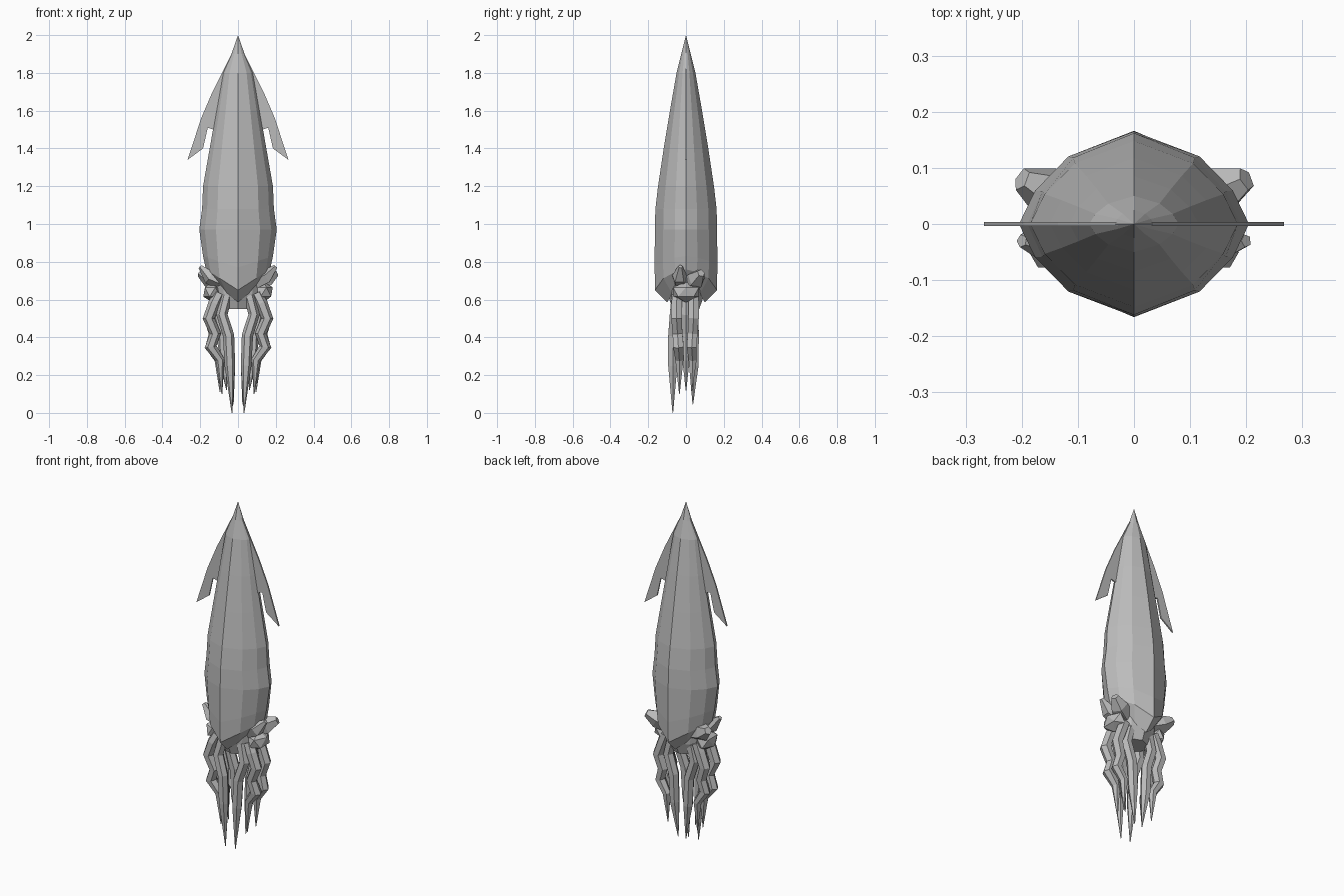
import bpy, bmesh, math
from mathutils import Vector

cube = bpy.data.objects.get("Cube")
if cube:
    bpy.data.objects.remove(cube, do_unlink=True)

GREY = (0.5, 0.5, 0.5, 1)
skin = bpy.data.materials.new("grey skin")
skin.use_nodes = True
skin.diffuse_color = GREY
skin.node_tree.nodes["Principled BSDF"].inputs["Base Color"].default_value = GREY


def finish(name, bm):
    bmesh.ops.recalc_face_normals(bm, faces=bm.faces)
    mesh = bpy.data.meshes.new(name)
    bm.to_mesh(mesh)
    bm.free()
    mesh.materials.append(skin)
    obj = bpy.data.objects.new(name, mesh)
    bpy.context.collection.objects.link(obj)
    return obj


def loft(name, rings):
    """Skin a list of equally sized point rings and cap both ends."""
    bm = bmesh.new()
    loops = [[bm.verts.new(p) for p in ring] for ring in rings]
    for a, b in zip(loops, loops[1:]):
        n = len(a)
        for i in range(n):
            j = (i + 1) % n
            bm.faces.new((a[i], a[j], b[j], b[i]))
    bm.faces.new(loops[0])
    bm.faces.new(loops[-1])
    bmesh.ops.remove_doubles(bm, verts=bm.verts, dist=0.0005)
    return finish(name, bm)


def tube(name, path, radii, sides=6):
    """Faceted limb along a path, one radius per point."""
    pts = [Vector(p) for p in path]
    rings = []
    for i, (p, r) in enumerate(zip(pts, radii)):
        axis = (pts[min(i + 1, len(pts) - 1)] - pts[max(i - 1, 0)]).normalized()
        u = axis.cross(Vector((0, 1, 0))).normalized()
        v = axis.cross(u)
        turn = [2 * math.pi * k / sides for k in range(sides)]
        rings.append([p + r * (math.cos(t) * u + math.sin(t) * v) for t in turn])
    return loft(name, rings)


# Mantle cross-section: a quarter outline mirrored into twelve points
quarter = [(0, 1), (0.57, 0.73), (0.86, 0.36), (1, 0)]
half = quarter + [(x, -y) for x, y in quarter[-2::-1]]
section = half + [(-x, y) for x, y in half[-2:0:-1]]


def ring(z, rx, ry, lift=0):
    return [(x * rx, y * ry, z + lift * abs(x)) for x, y in section]


# Mantle, with a rim that rises towards the sides and a tucked underside
loft("mantle", [
    ring(2.0, 0, 0), ring(1.9, 0.035, 0.025), ring(1.8, 0.08, 0.05),
    ring(1.6, 0.115, 0.085), ring(1.4, 0.15, 0.118), ring(1.2, 0.185, 0.148),
    ring(1.08, 0.19, 0.162), ring(0.97, 0.205, 0.165),
    ring(0.77, 0.185, 0.166, 0.06), ring(0.65, 0.17, 0.164, 0.11),
    ring(0.585, 0.1, 0.1, 0.08)])

# Head between the rim and the arms
loft("head", [ring(0.8, 0.13, 0.1), ring(0.7, 0.145, 0.1),
              ring(0.62, 0.13, 0.095), ring(0.55, 0.08, 0.07)])

# Thin swept fins
fin = [(0.02, 1.93), (0.05, 1.87), (0.085, 1.8), (0.135, 1.7), (0.195, 1.56),
       (0.267, 1.34), (0.185, 1.4), (0.16, 1.51), (0.13, 1.5), (0.05, 1.55)]

# Arm paths on one side: name, points, radii
arms = [
    ("front_arm", [(0.06, -0.05, 0.62), (0.085, -0.06, 0.52), (0.05, -0.068, 0.41),
                   (0.043, -0.07, 0.25), (0.032, -0.07, 0.0)],
     [0.03, 0.03, 0.03, 0.028, 0.002]),
    ("back_arm", [(0.06, 0.04, 0.62), (0.085, 0.04, 0.52), (0.05, 0.042, 0.41),
                  (0.043, 0.042, 0.25), (0.025, 0.036, 0.045)],
     [0.03, 0.03, 0.03, 0.028, 0.002]),
    ("side_front_arm", [(0.1, -0.04, 0.63), (0.125, -0.05, 0.58), (0.155, -0.05, 0.5),
                        (0.12, -0.045, 0.42), (0.145, -0.04, 0.35),
                        (0.095, -0.035, 0.28), (0.085, -0.035, 0.1)],
     [0.03, 0.032, 0.032, 0.03, 0.032, 0.024, 0.002]),
    ("side_back_arm", [(0.1, 0.04, 0.63), (0.12, 0.04, 0.58), (0.15, 0.04, 0.5),
                       (0.125, 0.035, 0.42), (0.145, 0.03, 0.35),
                       (0.1, 0.035, 0.28), (0.095, 0.03, 0.11)],
     [0.03, 0.032, 0.032, 0.03, 0.03, 0.024, 0.002]),
    ("tentacle", [(0.09, 0, 0.62), (0.11, 0, 0.52), (0.085, 0, 0.42),
                  (0.08, 0, 0.28), (0.06, 0, 0.12)],
     [0.03, 0.026, 0.026, 0.022, 0.002])]

for side, s in (("left", 1), ("right", -1)):
    bm = bmesh.new()
    front = [bm.verts.new((s * x, -0.004, z)) for x, z in fin]
    back = [bm.verts.new((s * x, 0.004, z)) for x, z in fin]
    bm.faces.new(front)
    bm.faces.new(back)
    for i in range(len(fin)):
        j = (i + 1) % len(fin)
        bm.faces.new((front[i], front[j], back[j], back[i]))
    finish(side + "_fin", bm)

    for name, path, radii in arms:
        tube(side + "_" + name, [(s * x, y, z) for x, y, z in path], radii)

    # Flared collar flaps behind and in front of the eye
    tube(side + "_back_flap",
         [(s * 0.07, 0.02, 0.68), (s * 0.15, 0.055, 0.71), (s * 0.2, 0.08, 0.74)],
         [0.05, 0.05, 0.022], 5)
    tube(side + "_front_flap",
         [(s * 0.07, -0.02, 0.69), (s * 0.15, -0.035, 0.72), (s * 0.2, -0.03, 0.775)],
         [0.05, 0.04, 0.012], 5)

    # Eye
    bm = bmesh.new()
    bmesh.ops.create_icosphere(bm, subdivisions=1, radius=1)
    bmesh.ops.scale(bm, verts=bm.verts, vec=(0.055, 0.08, 0.055))
    bmesh.ops.translate(bm, verts=bm.verts, vec=(s * 0.135, 0, 0.64))
    finish(side + "_eye", bm)
